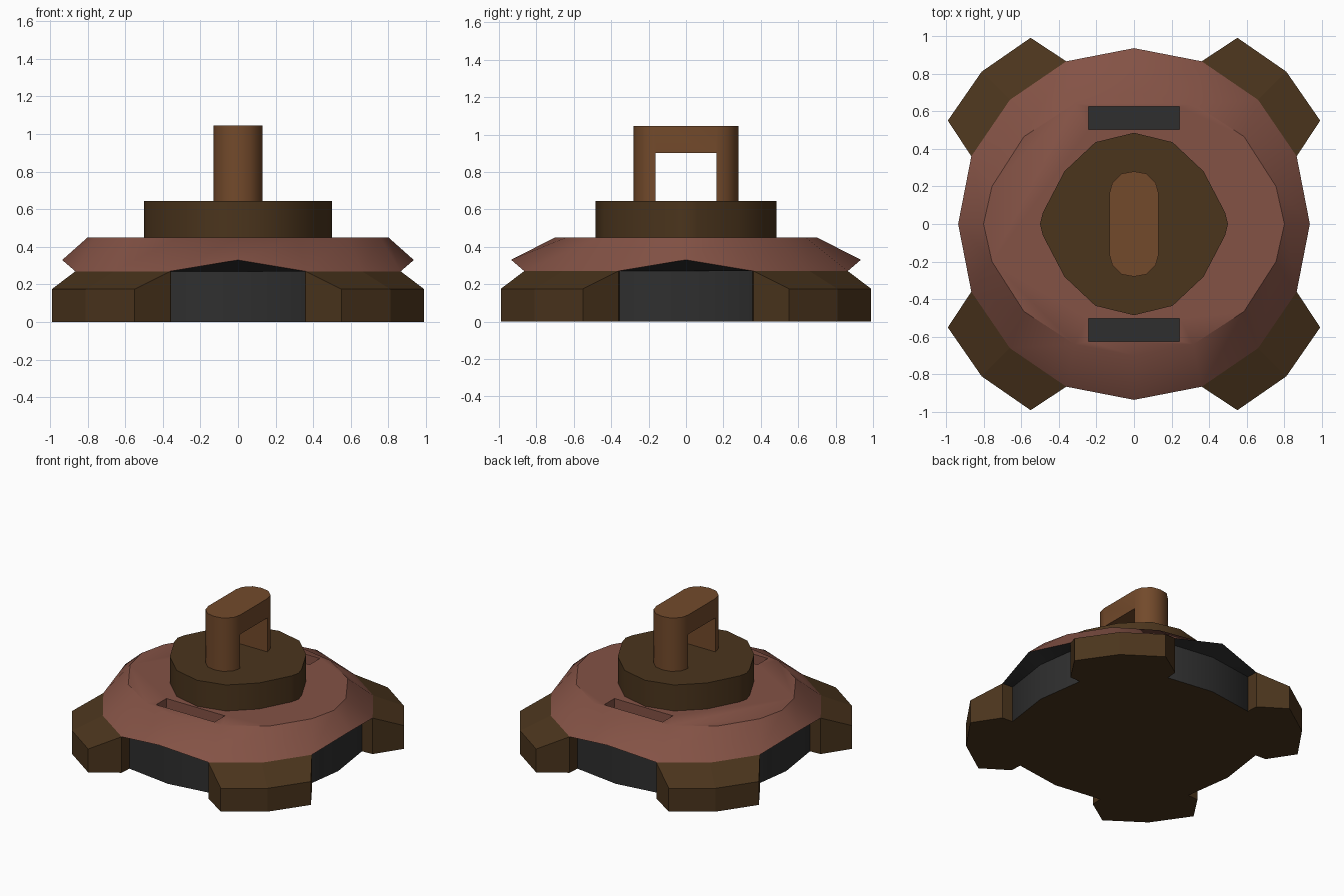
import bpy, bmesh, math

if "Cube" in bpy.data.objects:
    bpy.data.objects.remove(bpy.data.objects["Cube"])


def material(name, rgb):
    m = bpy.data.materials.new(name)
    m.diffuse_color = (*rgb, 1)
    m.use_nodes = True
    m.node_tree.nodes["Principled BSDF"].inputs["Base Color"].default_value = m.diffuse_color
    return m


BROWN = material("dark_brown", (0.07, 0.035, 0.012))
CLAY = material("clay", (0.23, 0.085, 0.06))
BLACK = material("charcoal", (0.028, 0.028, 0.028))
WOOD = material("wood", (0.17, 0.068, 0.024))


def ring(quad):
    """Mirror a first-quadrant outline, +x to +y, into a full loop."""
    pts = list(quad)
    pts += [(-x, *r) for x, *r in reversed(quad)]
    pts += [(-x, -y, *r) for x, y, *r in quad]
    pts += [(x, -y, *r) for x, y, *r in reversed(quad)]
    out = []
    for p in pts:
        if p not in out:
            out.append(p)
    return out


def at(quad, z):
    return [(x, y, z) for x, y in quad]


def finish(name, bm, mats):
    bmesh.ops.recalc_face_normals(bm, faces=bm.faces)
    me = bpy.data.meshes.new(name)
    bm.to_mesh(me)
    bm.free()
    for m in mats:
        me.materials.append(m)
    ob = bpy.data.objects.new(name, me)
    bpy.context.collection.objects.link(ob)
    return ob


def loft(name, quads, mats, slots=None):
    """Stack mirrored rings into a closed solid; slots = bottom, bands, top."""
    slots = slots or [0] * (len(quads) + 1)
    bm = bmesh.new()
    loops = [[bm.verts.new(p) for p in ring(q)] for q in quads]
    bm.faces.new(loops[0]).material_index = slots[0]
    for a, b, s in zip(loops, loops[1:], slots[1:]):
        for i in range(len(a)):
            j = (i + 1) % len(a)
            bm.faces.new((a[i], a[j], b[j], b[i])).material_index = s
    bm.faces.new(loops[-1]).material_index = slots[-1]
    return finish(name, bm, mats)


def cut(ob, size, loc):
    """Subtract a box from an object."""
    bpy.ops.mesh.primitive_cube_add(size=1, location=loc)
    box = bpy.context.object
    box.scale = size
    box.hide_render = True
    mod = ob.modifiers.new("cut", "BOOLEAN")
    mod.operation, mod.solver, mod.object = "DIFFERENCE", "EXACT", box
    bpy.context.view_layer.objects.active = ob
    bpy.ops.object.modifier_apply(modifier=mod.name)
    bpy.data.objects.remove(box)


def smooth(ob, angle=35):
    bpy.ops.object.select_all(action="DESELECT")
    ob.select_set(True)
    bpy.context.view_layer.objects.active = ob
    bpy.ops.object.shade_smooth_by_angle(angle=math.radians(angle))


# Body: charcoal wall, flared clay skirt, flat top
wall = [(0.83, 0), (0.78, 0.355), (0.6, 0.6), (0.355, 0.78), (0, 0.83)]
rim = [(0.935, 0, 0.33), (0.865, 0.36, 0.27), (0.66, 0.66, 0.27),
       (0.36, 0.865, 0.27), (0, 0.935, 0.33)]
top = [(0.8, 0), (0.755, 0.2), (0.585, 0.465), (0.315, 0.64), (0, 0.7)]
body = loft("body", [at(wall, 0), at(wall, 0.27), rim, at(top, 0.45)],
            [BROWN, BLACK, CLAY], [0, 1, 1, 2, 2])

# Two slots in the top with charcoal floors
for s in (-1, 1):
    cut(body, (0.485, 0.122, 0.2), (0, s * 0.563, 0.47))
for p in body.data.polygons:
    if abs(p.center.z - 0.37) < 0.01 and p.normal.z > 0.9:
        p.material_index = 1
    elif 0.37 < p.center.z < 0.449 and abs(p.normal.z) < 0.01:
        p.material_index = 2
smooth(body)

# Four corner feet, mirrored
edge = [(0.78, 0.355), (0.865, 0.36), (0.99, 0.55), (0.81, 0.81),
        (0.55, 0.99), (0.36, 0.865), (0.355, 0.78)]
heights = [0.27, 0.27, 0.175, 0.175, 0.175, 0.27, 0.27]
for label, sx, sy in (("front_left", -1, -1), ("front_right", 1, -1),
                      ("back_left", -1, 1), ("back_right", 1, 1)):
    bm = bmesh.new()
    lo = [bm.verts.new((sx * x, sy * y, 0)) for x, y in edge]
    hi = [bm.verts.new((sx * x, sy * y, h)) for (x, y), h in zip(edge, heights)]
    inner = bm.verts.new((sx * 0.6, sy * 0.6, 0))
    crest = bm.verts.new((sx * 0.66, sy * 0.66, 0.27))
    bm.faces.new(lo + [inner])
    for i in range(6):
        bm.faces.new((lo[i], lo[i + 1], hi[i + 1], hi[i]))
    bm.faces.new((hi[1], hi[2], hi[3], crest))
    bm.faces.new((hi[3], hi[4], hi[5], crest))
    finish("foot_" + label, bm, [BROWN])

# Raised collar
collar = [(0.5, 0), (0.485, 0.06), (0.37, 0.28), (0.205, 0.435), (0, 0.485)]
smooth(loft("collar", [at(collar, 0.45), at(collar, 0.645)], [BROWN]))

# Handle: rounded block with a window through it
grip = [(0.13, 0.165), (0.115, 0.22), (0.065, 0.268), (0, 0.28)]
handle = loft("handle", [at(grip, 0.645), at(grip, 1.045)], [WOOD])
cut(handle, (0.5, 0.325, 0.4), (0, 0, 0.7))
smooth(handle)
